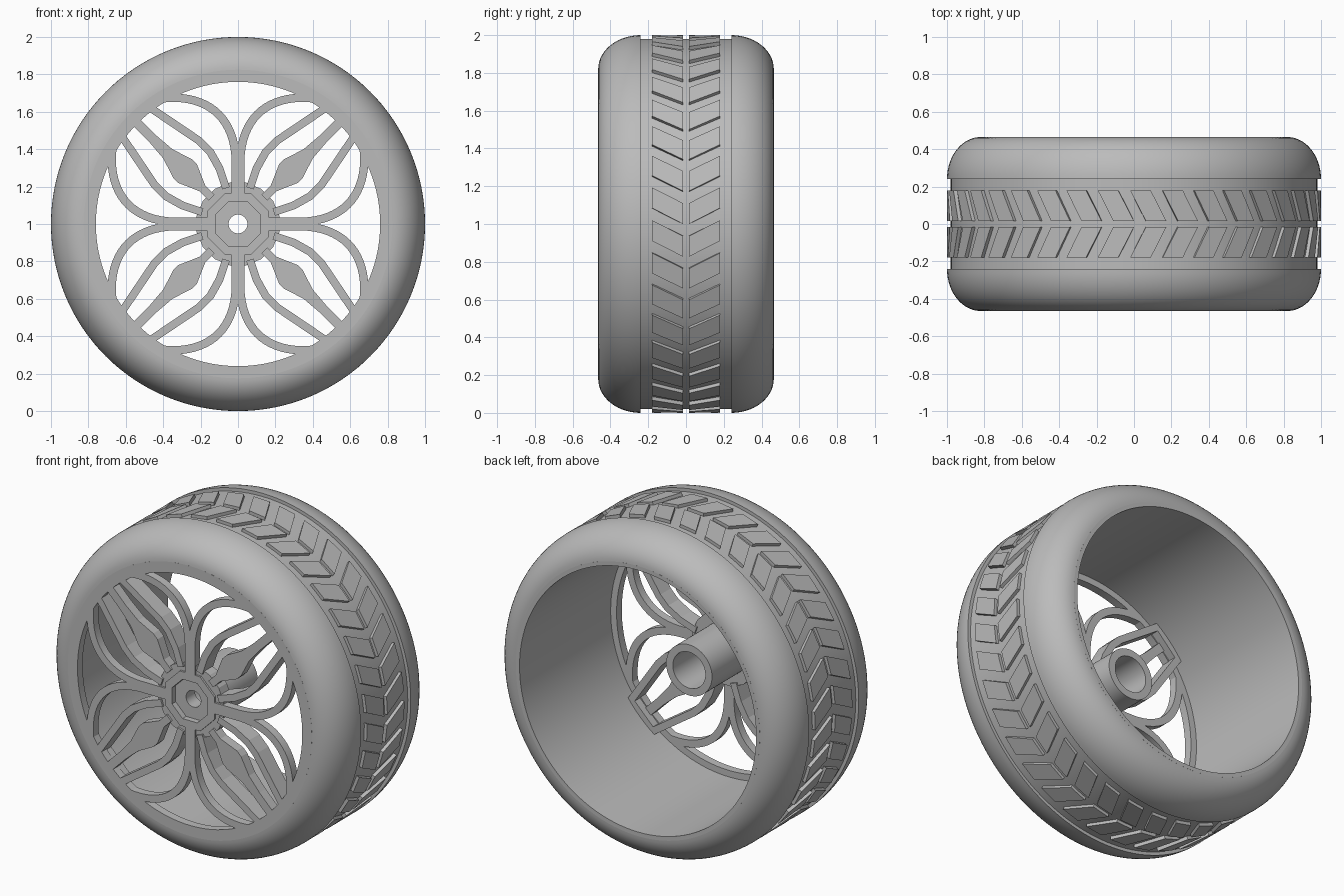
import bpy, bmesh, math
from mathutils import Vector, geometry

if "Cube" in bpy.data.objects:
    bpy.data.objects.remove(bpy.data.objects["Cube"])

grey = bpy.data.materials.new("plain grey")
grey.use_nodes = True
colour = (0.5, 0.5, 0.5, 1)
grey.diffuse_color = colour
grey.node_tree.nodes["Principled BSDF"].inputs["Base Color"].default_value = colour

HALF = 0.465      # half the wheel width
FACE = -HALF      # plane of the spoke faces


def finish(name, bm, smooth=True):
    bmesh.ops.recalc_face_normals(bm, faces=bm.faces)
    mesh = bpy.data.meshes.new(name)
    bm.to_mesh(mesh)
    bm.free()
    obj = bpy.data.objects.new(name, mesh)
    obj.location.z = 1
    bpy.context.collection.objects.link(obj)
    mesh.materials.append(grey)
    if smooth:
        bpy.ops.object.select_all(action="DESELECT")
        obj.select_set(True)
        bpy.context.view_layer.objects.active = obj
        bpy.ops.object.shade_smooth_by_angle(angle=math.radians(30))
    return obj


def lathe(name, profile, segments=128, turn=0.0, smooth=True):
    """Turn a closed (radius, y) profile around the axle."""
    bm = bmesh.new()
    rings = []
    for i in range(segments):
        a = turn + math.tau * i / segments
        rings.append([bm.verts.new((r * math.cos(a), y, r * math.sin(a))) for r, y in profile])
    n = len(profile)
    for i in range(segments):
        p, q = rings[i], rings[(i + 1) % segments]
        for j in range(n):
            k = (j + 1) % n
            bm.faces.new((p[j], p[k], q[k], q[j]))
    return finish(name, bm, smooth)


def tube(name, inner, outer, y0, y1, **options):
    return lathe(name, [(inner, y0), (outer, y0), (outer, y1), (inner, y1)], **options)


def strip(bm, left, right, depth, angle):
    """Solid strip between two edge lines in the spoke plane, turned about the axle."""
    c, s = math.cos(angle), math.sin(angle)

    def vert(p, y):
        return bm.verts.new((p[0] * c - p[1] * s, y, p[0] * s + p[1] * c))

    rows = [[vert(l, FACE), vert(r, FACE), vert(r, FACE + depth), vert(l, FACE + depth)]
            for l, r in zip(left, right)]
    for a, b in zip(rows, rows[1:]):
        for j in range(4):
            k = (j + 1) % 4
            bm.faces.new((a[j], a[k], b[k], b[j]))
    bm.faces.new(rows[0])
    bm.faces.new(rows[-1])


def band(bm, points, half_width, depth, angle):
    """Strip of even width along a path, with mitred corners."""
    pts = [Vector(p) for p in points]
    left, right = [], []
    for i, p in enumerate(pts):
        before = (p - pts[i - 1]).normalized() if i else (pts[1] - p).normalized()
        after = (pts[i + 1] - p).normalized() if i < len(pts) - 1 else before
        t = (before + after).normalized()
        side = Vector((-t.y, t.x)) * half_width / max(t.dot(after), 0.3)
        left.append(p + side)
        right.append(p - side)
    strip(bm, left, right, depth, angle)


# Tyre with rounded shoulders and a shallow tread channel
shoulder = [(0.82 + 0.18 * math.sin(a), 0.24 + (HALF - 0.24) * math.cos(a))
            for a in (math.pi / 2 * i / 14 for i in range(15))]
half = shoulder + [(0.98, 0.24)]
lathe("tyre", half + [(r, -y) for r, y in reversed(half)])

# Tread: two mirrored rows of slanted blocks
COUNT, LENGTH, SLANT = 36, 0.11, 0.085
bm = bmesh.new()
for i in range(COUNT):
    start = math.tau * i / COUNT
    for side in (-1, 1):
        layers = []
        for r in (0.97, 1.0):
            corners = []
            for y, shift in ((0.015, 0), (0.18, SLANT)):
                pair = [(start + shift + d, y) for d in (0, LENGTH)]
                corners += pair if not corners else pair[::-1]
            layers.append([bm.verts.new((r * math.cos(a), side * y, r * math.sin(a)))
                           for a, y in corners])
        low, high = layers
        bm.faces.new(low)
        bm.faces.new(high)
        for j in range(4):
            k = (j + 1) % 4
            bm.faces.new((low[j], low[k], high[k], high[j]))
finish("tread_blocks", bm, smooth=False)

# Rim barrel and front lip
tube("rim_barrel", 0.80, 0.825, -HALF, HALF)
tube("rim_front_lip", 0.76, 0.81, FACE, FACE + 0.05)

# Hub: front collar, octagonal socket, pierced floor and rear boss
tube("hub_collar", 0.14, 0.225, FACE + 0.012, FACE + 0.09, segments=16, turn=math.pi / 16, smooth=False)
tube("hub_socket", 0.13, 0.18, FACE, FACE + 0.08, segments=8, turn=math.pi / 8, smooth=False)
tube("hub_floor", 0.05, 0.14, FACE + 0.035, FACE + 0.12, segments=48)
tube("hub_boss", 0.11, 0.155, FACE + 0.04, -0.03, segments=64)

# Four forked spokes, each made of two mirrored curved arms
arm = [Vector((0.012, 0.16))] + [Vector(p[:2]) for p in geometry.interpolate_bezier(
    Vector((0.012, 0.34, 0)), Vector((0.02, 0.60, 0)),
    Vector((0.20, 0.71, 0)), Vector((0.45, 0.665, 0)), 20)]
bm = bmesh.new()
for quarter in range(4):
    for side in (-1, 1):
        band(bm, [(side * p.x, p.y) for p in arm], 0.022, 0.05, quarter * math.pi / 2)
finish("forked_spokes", bm)

# Four diagonal petal frames with a square tip
edge = [(0.09, 0.18), (0.14, 0.28), (0.168, 0.38), (0.168, 0.46), (0.105, 0.785)]
frame = edge + [(-x, z) for x, z in reversed(edge)]
bm = bmesh.new()
for quarter in range(4):
    band(bm, frame, 0.021, 0.10, math.pi / 4 + quarter * math.pi / 2)
finish("petal_frames", bm, smooth=False)

# Spade-shaped blade inside each petal
blade = [(0.022, 0.20), (0.022, 0.27), (0.07, 0.38), (0.07, 0.42),
         (0.035, 0.53), (0.026, 0.64), (0.026, 0.78)]
bm = bmesh.new()
for quarter in range(4):
    strip(bm, blade, [(-x, z) for x, z in blade], 0.06, math.pi / 4 + quarter * math.pi / 2)
finish("petal_blades", bm, smooth=False)
